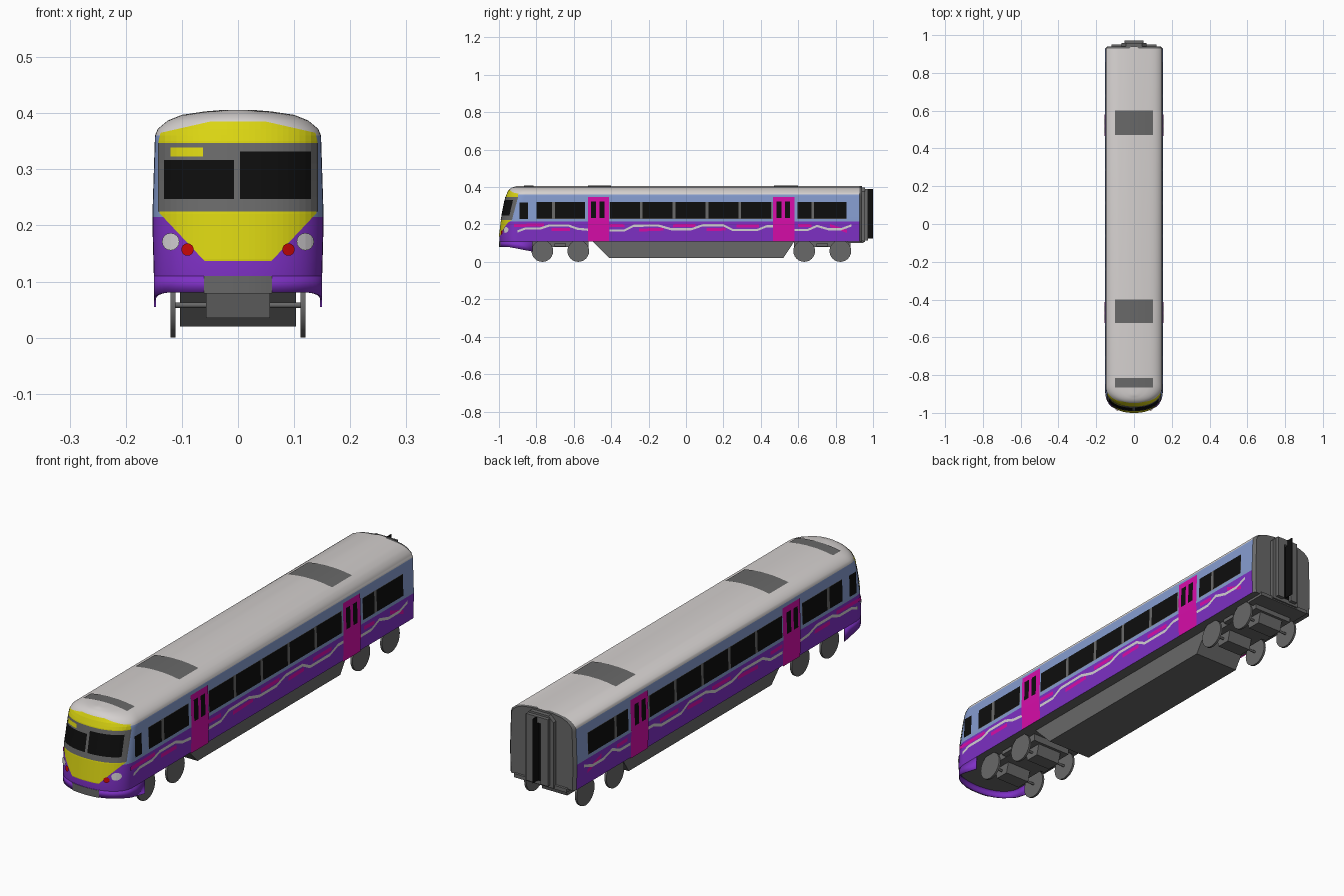
import bpy, bmesh, math
from mathutils import Vector

if "Cube" in bpy.data.objects:
    bpy.data.objects.remove(bpy.data.objects["Cube"])

COLOURS = {
    "roof_white": (.66, .63, .62), "grey": (.14, .14, .14), "black": (.004, .004, .004),
    "yellow": (.70, .66, .006), "purple": (.21, .03, .56), "magenta": (.68, .004, .40),
    "pale_blue": (.24, .34, .64), "lamp_red": (.55, .002, .002), "stripe_white": (.66, .64, .66)}
MATS = {}
for n, c in COLOURS.items():
    MATS[n] = bpy.data.materials.new(n)
    MATS[n].diffuse_color = (*c, 1)

# Body shape: half width and nose position at each height
WIDTH = [(.11, .150), (.20, .1525), (.22, .1525), (.36, .148), (.372, .143),
         (.387, .125), (.397, .10), (.403, .06), (.406, .025)]
NOSE = [(.055, -.996), (.14, -.998), (.22, -.988), (.35, -.962), (.372, -.953),
        (.387, -.945), (.397, -.932), (.406, -.905)]
END = .94
POW = 2.2


def lerp(table, v):
    if v <= table[0][0]:
        return table[0][1]
    for (a, p), (b, q) in zip(table, table[1:]):
        if v <= b:
            return p + (q - p) * (v - a) / (b - a)
    return table[-1][1]


def nose_y(x, z):
    u = min(abs(x) / lerp(WIDTH, z), 1)
    return lerp(NOSE, z) + .1 * (1 - (1 - u ** POW) ** (1 / POW))


def nose_points(z, n=14):
    w = lerp(WIDTH, z)
    pts = []
    for i in range(-n, n + 1):
        x = math.copysign(math.sin(abs(i) / n * math.pi / 2) ** (2 / POW), i) * w
        pts.append((x, nose_y(x, z), z))
    return pts


def finish(name, bm, mats, smooth=False):
    me = bpy.data.meshes.new(name)
    bm.to_mesh(me)
    bm.free()
    ob = bpy.data.objects.new(name, me)
    bpy.context.collection.objects.link(ob)
    for m in mats:
        me.materials.append(MATS[m])
    if smooth:
        bpy.ops.object.select_all(action='DESELECT')
        ob.select_set(True)
        bpy.context.view_layer.objects.active = ob
        bpy.ops.object.shade_smooth_by_angle(angle=math.radians(35))
    return ob


def plate(name, polys, place, mat, out, cuts_a=(), cuts_b=(), mirror=False):
    """Flat polygons, cut along a grid and laid on a curved surface."""
    bm = bmesh.new()
    for p in polys:
        bm.faces.new([bm.verts.new((a, b, 0)) for a, b in p])
    for axis, cuts in (((1, 0, 0), cuts_a), ((0, 1, 0), cuts_b)):
        for c in cuts:
            bmesh.ops.bisect_plane(bm, geom=bm.verts[:] + bm.edges[:] + bm.faces[:],
                                   plane_co=Vector(axis) * c, plane_no=axis)
    for v in bm.verts:
        v.co = place(v.co.x, v.co.y)
    bm.normal_update()
    bmesh.ops.reverse_faces(bm, faces=[f for f in bm.faces if f.normal.dot(Vector(out)) < 0])
    if mirror:
        d = bmesh.ops.duplicate(bm, geom=bm.verts[:] + bm.edges[:] + bm.faces[:])["geom"]
        for v in d:
            if isinstance(v, bmesh.types.BMVert):
                v.co.x *= -1
        bmesh.ops.reverse_faces(bm, faces=[f for f in d if isinstance(f, bmesh.types.BMFace)])
    return finish(name, bm, [mat])


def side(name, polys, mat, off):
    return plate(name, polys, lambda y, z: (lerp(WIDTH, z) + off, y, z), mat, (1, 0, 0),
                 cuts_b=(.20, .22), mirror=True)


def front(name, polys, mat, off, mirror=False):
    return plate(name, polys, lambda x, z: (x, nose_y(x, z) - off, z), mat, (0, -1, 0),
                 [i * .01 for i in range(-14, 15)], [.14, .22, .25, .28, .31, .35, .36, .372], mirror)


def rect(a0, a1, b0, b1):
    return [(a0, b0), (a1, b0), (a1, b1), (a0, b1)]


def circle(a, b, r, n=16):
    return [(a + r * math.cos(2 * math.pi * i / n), b + r * math.sin(2 * math.pi * i / n)) for i in range(n)]


def ribbon(path, t):
    return [[(a, p - t), (b, q - t), (b, q + t), (a, p + t)] for (a, p), (b, q) in zip(path, path[1:])]


def prism(name, profile, axis, lo, hi, mat):
    """Extrude a profile along x (profile in yz) or y (profile in xz)."""
    bm = bmesh.new()
    ends = [[bm.verts.new((e, a, b) if axis == 'x' else (a, e, b)) for a, b in profile] for e in (lo, hi)]
    bm.faces.new(ends[0])
    bm.faces.new(ends[1])
    n = len(profile)
    for i in range(n):
        j = (i + 1) % n
        bm.faces.new((ends[0][i], ends[0][j], ends[1][j], ends[1][i]))
    bmesh.ops.recalc_face_normals(bm, faces=bm.faces)
    return finish(name, bm, [mat], smooth=n > 12)


# Body shell: stacked outlines, coloured by height
bm = bmesh.new()
rings = []
for z in (.11, .14, .18, .20, .215, .22, .25, .30, .35, .36, .366, .372, .38, .387, .392, .397, .40, .403, .406):
    w = lerp(WIDTH, z)
    pts = nose_points(z) + [(w, END - .012, z), (w - .01, END, z), (.01 - w, END, z), (-w, END - .012, z)]
    rings.append([bm.verts.new(p) for p in pts])
for r, s in zip(rings, rings[1:]):
    for i in range(len(r)):
        j = (i + 1) % len(r)
        f = bm.faces.new((r[i], r[j], s[j], s[i]))
        z = f.calc_center_median().z
        back = f.calc_center_median().y > END - .008
        f.material_index = 3 if back else 0 if z < .215 else 1 if z < .36 else 2
bm.faces.new(rings[-1]).material_index = 2
bm.faces.new(rings[0]).material_index = 3
bmesh.ops.recalc_face_normals(bm, faces=bm.faces)
finish("body_shell", bm, ["purple", "pale_blue", "roof_white", "grey"], True)

# Front skirt
bm = bmesh.new()
top = nose_points(.11)
top = [(-.15, -.82, .11)] + top + [(.15, -.82, .11)]
hi = [bm.verts.new(p) for p in top]
lo = [bm.verts.new((x, y, .08 - .025 * max(0, (y + .95) / .13))) for x, y, z in top]
for i in range(len(top) - 1):
    bm.faces.new((hi[i], lo[i], lo[i + 1], hi[i + 1]))
skirt = finish("front_skirt", bm, ["purple"], True)
skirt.modifiers.new("thickness", 'SOLIDIFY').thickness = .004
front("skirt_panel", [rect(-.061, .061, .079, .11)], "grey", .002)

# Cab front panels, windscreens and lamps
front("yellow_panel", [[(-.06, .137), (.06, .137), (.14, .222), (.142, .348), (.138, .365), (.05, .385),
                        (-.05, .385), (-.138, .365), (-.142, .348), (-.14, .222)]], "yellow", .002)
front("windscreen_surround", [rect(-.143, .143, .225, .347)], "grey", .0035)
front("windscreens", [rect(-.132, -.007, .247, .317), rect(.004, .13, .247, .332)], "black", .005)
front("indicator_blind", [rect(-.12, -.062, .323, .339)], "yellow", .005)
front("headlamps", [circle(.12, .171, .0155)], "stripe_white", .0045, True)
front("tail_lamps", [circle(.09, .157, .011)], "lamp_red", .006, True)

# Side windows
side("window_band", [rect(-.408, .462, .23, .32), rect(-.80, -.54, .23, .32), rect(.595, .857, .23, .32)], "grey", .0012)
spans = [(-.407 + .1755 * i, -.247 + .1755 * i) for i in range(5)]
spans += [(-.80, -.717), (-.70, -.54), (.595, .67), (.685, .857)]
side("side_windows", [rect(a, b, .231, .319) for a, b in spans] + [rect(-.89, -.846, .23, .317)], "black", .0025)

# Wavy stripes along the lower sides
WHITE = [[(-.90, .163), (-.86, .178), (-.78, .178), (-.73, .195), (-.63, .195), (-.58, .177), (-.525, .172)],
         [(-.41, .168), (-.33, .168), (-.28, .193), (-.15, .195), (-.08, .175), (.03, .175), (.09, .196),
          (.20, .196), (.25, .170), (.38, .170), (.43, .190), (.466, .190)],
         [(.58, .170), (.65, .170), (.70, .192), (.76, .175), (.83, .175), (.885, .195)]]
PINK = [[(-.92, .195), (-.76, .197)], [(-.72, .172), (-.62, .172)], [(-.41, .195), (-.33, .193)],
        [(-.25, .170), (-.12, .175)], [(-.07, .193), (.05, .195)], [(.11, .172), (.21, .175)],
        [(.27, .192), (.39, .192)], [(.60, .195), (.67, .193)], [(.77, .195), (.86, .163)]]
side("pink_stripes", [q for p in PINK for q in ribbon(p, .008)], "magenta", .0015)
side("white_stripes", [q for p in WHITE for q in ribbon(p, .006)], "stripe_white", .0022)

# Doors with two windows each
for tag, y in (("front", -.525), ("rear", .466)):
    side(tag + "_doors", [rect(y, y + .113, .108, .347)], "magenta", .0032)
    side(tag + "_door_windows", [rect(y + a, y + a + .028, .235, .322) for a in (.017, .062)], "black", .0045)

# Roof panels
ROOF = sorted((w, z) for z, w in WIDTH if z >= .36)
plate("roof_panels", [rect(-.10, .10, a, b) for a, b in ((-.865, -.815), (-.525, -.40), (.47, .60))],
      lambda x, y: (x, y, lerp(ROOF, abs(x)) + .002), "grey", (0, 0, 1),
      cuts_a=(-.06, -.025, .025, .06))

# Underframe equipment box
prism("underframe", [(-.50, .111), (-.41, .02), (.52, .02), (.58, .111)], 'x', -.103, .103, "grey")
prism("rear_floor_edge", rect(.86, .95, .10, .115), 'x', -.12, .12, "grey")

# Bogies: wheels, axles, motor boxes and frames
for tag, axles in (("front", (-.768, -.576)), ("rear", (.632, .825))):
    mid = sum(axles) / 2
    prism(tag + "_bogie_frame", rect(mid - .15, mid + .15, .08, .111), 'x', -.09, .09, "grey")
    for s in (-1, 1):
        prism(tag + "_bogie_spring", rect(mid - .03, mid + .03, .082, .098), 'x', s * .09, s * .112, "grey")
    for k, y in enumerate(axles):
        prism(f"{tag}_axle_{k}", circle(y, .058, .005), 'x', -.116, .116, "grey")
        prism(f"{tag}_motor_box_{k}", [(y - .045, .09), (y - .03, .035), (y + .03, .035), (y + .045, .09)],
              'x', -.057, .057, "grey")
        for s in (-1, 1):
            prism(f"{tag}_wheel_{k}_{s}", circle(y, .058, .058, 24), 'x', s * .111, s * .120, "grey")


# Rear gangway: arched frame, inner posts and thin black door edge
def arch(w, z0, z1, c):
    return [(-w, z0), (w, z0), (w, z1 - c), (w - c, z1), (c - w, z1), (-w, z1 - c)]


prism("gangway_frame", arch(.065, .105, .398, .022), 'y', END - .01, .957, "grey")
for s in (-1, 1):
    prism("gangway_post", rect(s * .018, s * .05, .115, .39), 'y', .95, .972, "grey")
prism("gangway_header", rect(-.05, .05, .365, .39), 'y', .95, .972, "grey")
prism("gangway_door_edge", rect(.95, 1.0, .125, .39), 'x', -.001, .001, "black")
plate("gangway_recess", [rect(-.018, .018, .12, .365)], lambda x, z: (x, .9585, z), "black", (0, 1, 0))

for m in bpy.data.materials:
    if m.users and not m.is_grease_pencil:
        m.use_nodes = True
        m.node_tree.nodes["Principled BSDF"].inputs["Base Color"].default_value = m.diffuse_color
